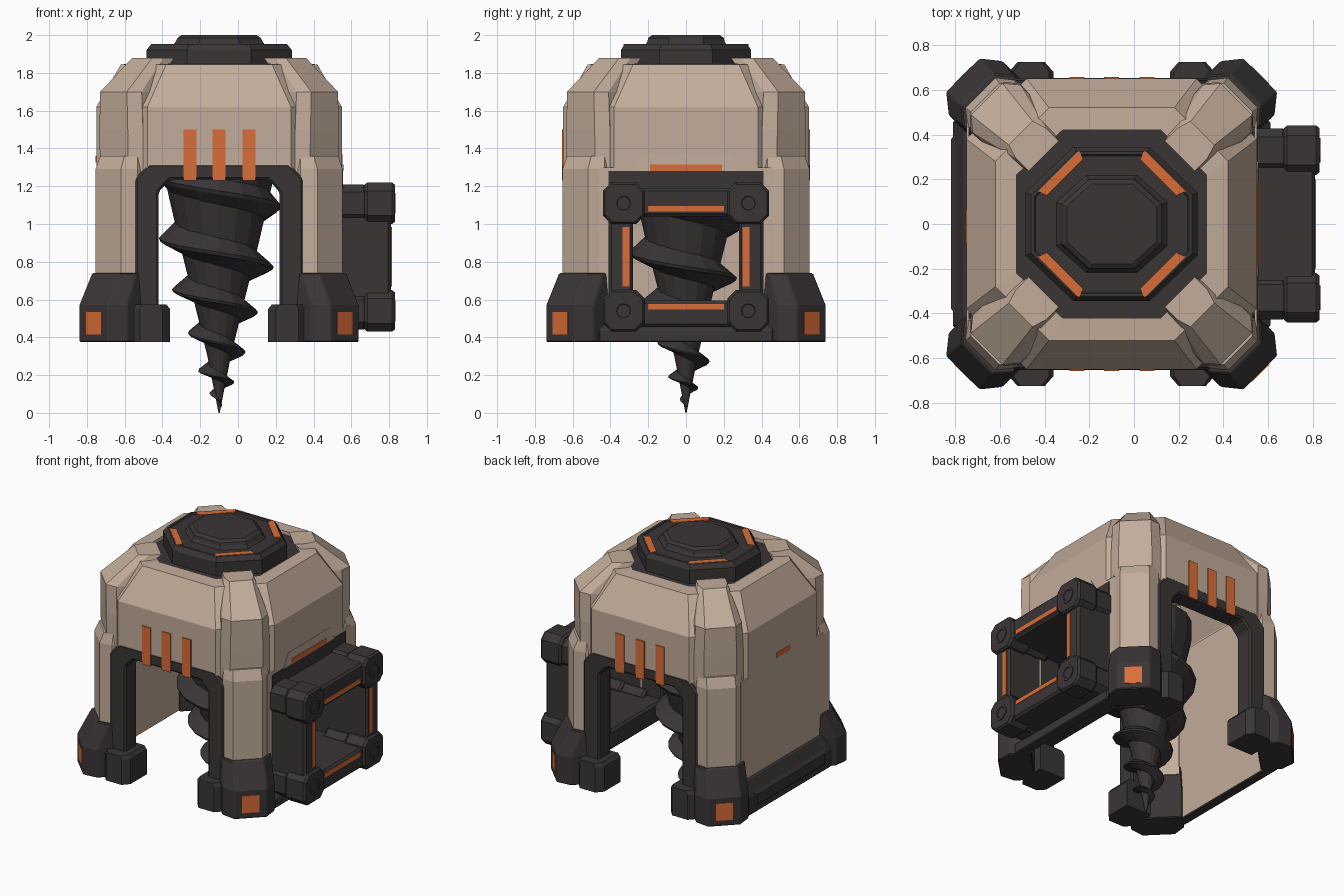
import bpy, bmesh, math

if "Cube" in bpy.data.objects:
    bpy.data.objects.remove(bpy.data.objects["Cube"])

CX = -0.1  # axis of the housing and drill


def material(name, rgb):
    m = bpy.data.materials.new(name)
    m.diffuse_color = (*rgb, 1)
    m.use_nodes = True
    m.node_tree.nodes["Principled BSDF"].inputs["Base Color"].default_value = m.diffuse_color
    return m


BEIGE = material("beige", (0.54, 0.415, 0.325))
DARK = material("charcoal", (0.042, 0.035, 0.036))
ORANGE = material("orange", (0.70, 0.155, 0.04))


def loft(name, rings, mat, bevel=0.0, caps=True):
    """Surface skinned through equal-length rings, capped at both ends."""
    bm = bmesh.new()
    vs = [[bm.verts.new(p) for p in r] for r in rings]
    n = len(rings[0])
    for a, b in zip(vs, vs[1:]):
        for i in range(n):
            bm.faces.new((a[i], a[(i + 1) % n], b[(i + 1) % n], b[i]))
    if caps:
        bm.faces.new(vs[0])
        bm.faces.new(vs[-1])
    bmesh.ops.recalc_face_normals(bm, faces=bm.faces)
    me = bpy.data.meshes.new(name)
    bm.to_mesh(me)
    bm.free()
    ob = bpy.data.objects.new(name, me)
    bpy.context.collection.objects.link(ob)
    me.materials.append(mat)
    if bevel:
        b = ob.modifiers.new("bevel", 'BEVEL')
        b.width, b.segments = bevel, 1
    return ob


def box(name, x0, x1, y0, y1, z0, z1, mat, bevel=0.0):
    ring = [(x0, y0), (x1, y0), (x1, y1), (x0, y1)]
    return loft(name, [[(x, y, z) for x, y in ring] for z in (z0, z1)], mat, bevel)


def cut_rect(hx, hy, fx, fy):
    """Eight-sided outline: half sizes and half lengths of the flats."""
    return [(hx, -fy), (hx, fy), (fx, hy), (-fx, hy),
            (-hx, fy), (-hx, -fy), (-fx, -hy), (fx, -hy)]


def octagon(z, hx, hy, fx, fy):
    return [(CX + x, y, z) for x, y in cut_rect(hx, hy, fx, fy)]


def corner(i, z, pts):
    """Ring of (radius, tangent) points placed on diagonal corner i."""
    a = math.radians(45 + 90 * i)
    c, s = math.cos(a), math.sin(a)
    return [(CX + r * c - t * s, r * s + t * c, z) for r, t in pts]


def wedge(r_in, r_mid, r_out, w_in, w_out):
    """Chamfered post section, symmetric about the diagonal."""
    half = [(r_in, -w_in), (r_mid, -w_in), (r_out, -w_out)]
    return half + [(r, -t) for r, t in reversed(half)]


# Upper housing, a shell with an open underside
loft("housing_roof", [octagon(1.28, .65, .65, .38, .38), octagon(1.62, .65, .65, .38, .38),
                      octagon(1.845, .52, .52, .28, .28), octagon(1.85, .425, .42, .22, .22),
                      octagon(1.81, .425, .42, .22, .22)], BEIGE, caps=False)

# Side walls
box("left_wall", CX - .65, CX - .638, -.46, .46, .38, 1.3, BEIGE)
box("left_wall_lining", CX - .645, CX - .638, -.38, .38, 1.3, 1.6, BEIGE)
for s in (-1, 1):
    y = sorted((s * .28, s * .46))
    box("right_wall", CX + .638, CX + .65, *y, .38, 1.3, BEIGE)

# Corner posts, feet and foot lights
for i in range(4):
    loft("upper_post", [corner(i, 1.27, wedge(.70, .73, .785, .16, .106)),
                        corner(i, 1.50, wedge(.70, .73, .79, .16, .106)),
                        corner(i, 1.70, wedge(.66, .73, .79, .15, .10)),
                        corner(i, 1.88, wedge(.43, .51, .575, .095, .075))], BEIGE)
    loft("lower_post", [corner(i, .68, wedge(.70, .76, .83, .15, .095)),
                        corner(i, 1.29, wedge(.70, .76, .83, .15, .095)),
                        corner(i, 1.36, wedge(.70, .75, .80, .14, .09))], BEIGE)
    loft("corner_foot", [corner(i, .375, wedge(.72, .86, .94, .17, .106)),
                         corner(i, .57, wedge(.72, .86, .94, .17, .106)),
                         corner(i, .74, wedge(.70, .78, .85, .16, .10))], DARK, .006)
    plate = [(.936, -.056), (.942, -.056), (.942, .056), (.936, .056)]
    loft("foot_light", [corner(i, z, plate) for z in (.415, .535)], ORANGE)

# Front and back arches with feet and light strips
outer = [(-.445, .5), (-.445, 1.24), (-.37, 1.32), (.37, 1.32), (.445, 1.24), (.445, .5)]
inner = [(.32, .5), (.32, 1.17), (.26, 1.235), (-.26, 1.235), (-.32, 1.17), (-.32, .5)]
for side, s in (("front", -1), ("back", 1)):
    loft(side + "_arch", [[(CX + x, s * y, z) for x, z in outer + inner] for y in (.52, .653)], DARK, .012)
    for x in (-.36, .36):
        foot = [(-.10, .5), (.10, .5), (.10, .68), (.06, .725), (-.06, .725), (-.10, .68)]
        loft(side + "_arch_foot", [[(CX + x + a * k, s * b, z) for a, b in foot]
                                   for z, k in ((.375, 1), (.55, 1), (.575, .8))], DARK)
    for x in (-.155, 0, .158):
        y = sorted((s * .649, s * .657))
        box(side + "_strip", CX + x - .034, CX + x + .034, *y, 1.23, 1.5, ORANGE)

# Sills between the feet on both sides
for side, s, top in (("left", -1, .60), ("right", 1, .48)):
    prof = [(.643, .375), (.71, .375), (.71, .50 if s < 0 else .44), (.66, top), (.643, top)]
    loft(side + "_sill", [[(CX + s * x, y, z) for x, z in prof] for y in (-.46, .46)], DARK, .006)
loft("left_sill_panel", [[(x, y, z) for y, z in ((-w, a), (w, a), (w, b), (-w, b))]
                         for x, w, a, b in ((-.80, .40, .41, .52), (-.818, .38, .43, .50))], DARK)
box("left_light", CX - .654, CX - .646, -.085, .065, 1.325, 1.36, ORANGE)

# Top hatch with corner lights
loft("hatch_base", [octagon(z, .425, .42, .22, .22) for z in (1.80, 1.825)], DARK)
loft("hatch", [octagon(1.82, .385, .345, .17, .14), octagon(1.92, .385, .345, .17, .14),
               octagon(1.952, .36, .325, .16, .13), octagon(1.952, .345, .31, .155, .125),
               octagon(1.944, .34, .305, .15, .12)], DARK)
loft("hatch_cap", [octagon(1.94, .25, .22, .115, .10), octagon(1.965, .23, .205, .105, .09),
                   octagon(1.985, .22, .20, .10, .09), octagon(2.0, .20, .18, .09, .08)], DARK)
for i in range(4):
    bar = [(.295, -.115), (.337, -.13), (.337, .13), (.295, .115)]
    loft("hatch_light", [corner(i, z, bar) for z in (1.946, 1.954)], ORANGE)

# Right side module: open frame, corner bosses and lights
for z0, z1 in ((1.04, 1.19), (.455, .595)):
    box("module_crossbar", .38, .81, -.36, .36, z0, z1, DARK, .015)
for s in (-1, 1):
    y = sorted((s * .28, s * .41))
    box("module_upright", .38, .81, *y, .5, 1.12, DARK, .015)
    y = sorted((s * .30, s * .336))
    box("module_upright_light", .807, .814, *y, .67, .985, ORANGE)
    for z in (.54, 1.11):
        for x0, x1, h in ((.50, .68, .098), (.67, .83, .11)):
            rings = [[(x, s * .33 + a, z + b) for a, b in cut_rect(k, k, k * .6, k * .6)]
                     for x, k in ((x0, h * .9), (x0 + .015, h), (x1 - .015, h), (x1, h * .9))]
            loft("module_boss", rings, DARK)
        circle = [(math.cos(t * math.pi / 6), math.sin(t * math.pi / 6)) for t in range(12)]
        loft("module_bolt", [[(x, s * .33 + a * r, z + b * r) for a, b in circle]
                             for x, r in ((.825, .055), (.835, .055), (.835, .038), (.831, .035))], DARK)
for z in (.548, 1.065):
    box("module_crossbar_light", .807, .814, -.2, .2, z, z + .03, ORANGE)
box("module_mount", .50, .555, -.41, .41, 1.15, 1.28, DARK)
loft("module_hood", [[(x, -w, z), (x, w, z), (.54, w, z), (.54, -w, z)]
                     for z, w, x in ((1.28, .28, .556), (1.37, .23, .552))], BEIGE)
box("module_hood_light", .552, .559, -.19, .19, 1.28, 1.315, ORANGE)

# Drill: tapered core with a helical blade, values given per half turn
core = [[(CX + r * math.cos(t * math.pi / 8), r * math.sin(t * math.pi / 8), z) for t in range(16)]
        for z, r in ((0.0, .003), (.3, .062), (.6, .135), (.9, .21), (1.25, .29), (1.4, .29))]
loft("drill_core", core, DARK)
zs = [1.25, 1.09, .92, .77, .65, .53, .42, .32, .22, .16, .10, .03]
rs = [.33, .33, .32, .29, .25, .205, .165, .14, .11, .08, .05, .012]
STEPS = 8
blade = []
for k in range((len(zs) - 1) * STEPS + 1):
    j = min(k // STEPS, len(zs) - 2)
    f = k / STEPS - j
    z = zs[j] + (zs[j + 1] - zs[j]) * f
    R = rs[j] + (rs[j + 1] - rs[j]) * f
    a = (k / STEPS - 1) * math.pi
    h, c = R * .36, .215 * z
    section = [(c, z + h), (R, z + .05 * h), (R * .97, z - .12 * h), (c, z - .6 * h)]
    blade.append([(CX + r * math.cos(a), r * math.sin(a), max(w, 0)) for r, w in section])
loft("drill_blade", blade, DARK)
